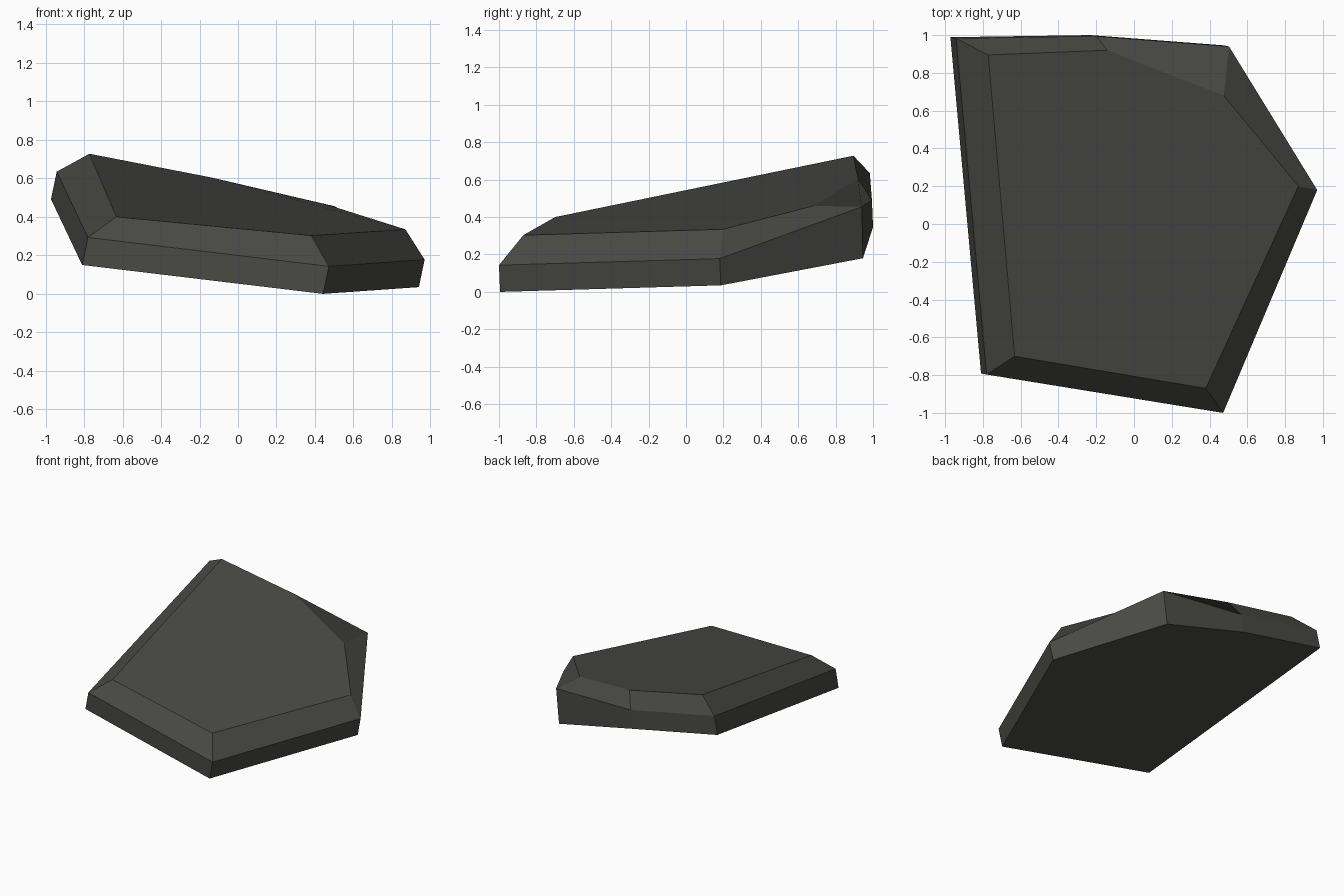
import bpy, bmesh
from mathutils import Vector

if "Cube" in bpy.data.objects:
    bpy.data.objects.remove(bpy.data.objects["Cube"])

# Counter-clockwise corners: waist of the slab and its bevelled upper rim
waist = [(0.97, 0.18, 0.178), (0.503, 0.94, 0.455), (-0.20, 0.994, 0.49),
         (-0.942, 0.983, 0.635), (-0.78, -0.797, 0.293), (0.472, -1.0, 0.143)]
rim = [(0.87, 0.20, 0.335), (0.475, 0.68, 0.46), (-0.14, 0.92, 0.605),
       (-0.772, 0.895, 0.728), (-0.632, -0.70, 0.40), (0.38, -0.87, 0.303)]

# The base repeats the waist, shifted down; the back right corner drops further
shift = Vector((-0.03, 0.006, -0.143))
base = [Vector(p) + shift for p in waist]
base[1].z = 0.18

# Stack the three outlines into a closed stone
bm = bmesh.new()
rings = [[bm.verts.new(p) for p in ring] for ring in (base, waist, rim)]
for low, high in zip(rings, rings[1:]):
    for i in range(6):
        j = (i + 1) % 6
        bm.faces.new((low[i], low[j], high[j], high[i]))
bm.faces.new(rings[0][::-1])
# The top starts one corner later so it folds gently across the slab
bm.faces.new(rings[2][1:] + rings[2][:1])

mesh = bpy.data.meshes.new("stone_slab")
bm.to_mesh(mesh)
bm.free()
stone = bpy.data.objects.new("stone_slab", mesh)
bpy.context.collection.objects.link(stone)

# Single dark stone colour
grey = bpy.data.materials.new("dark stone grey")
grey.diffuse_color = (0.066, 0.066, 0.06, 1)
grey.use_nodes = True
grey.node_tree.nodes["Principled BSDF"].inputs["Base Color"].default_value = grey.diffuse_color
mesh.materials.append(grey)
